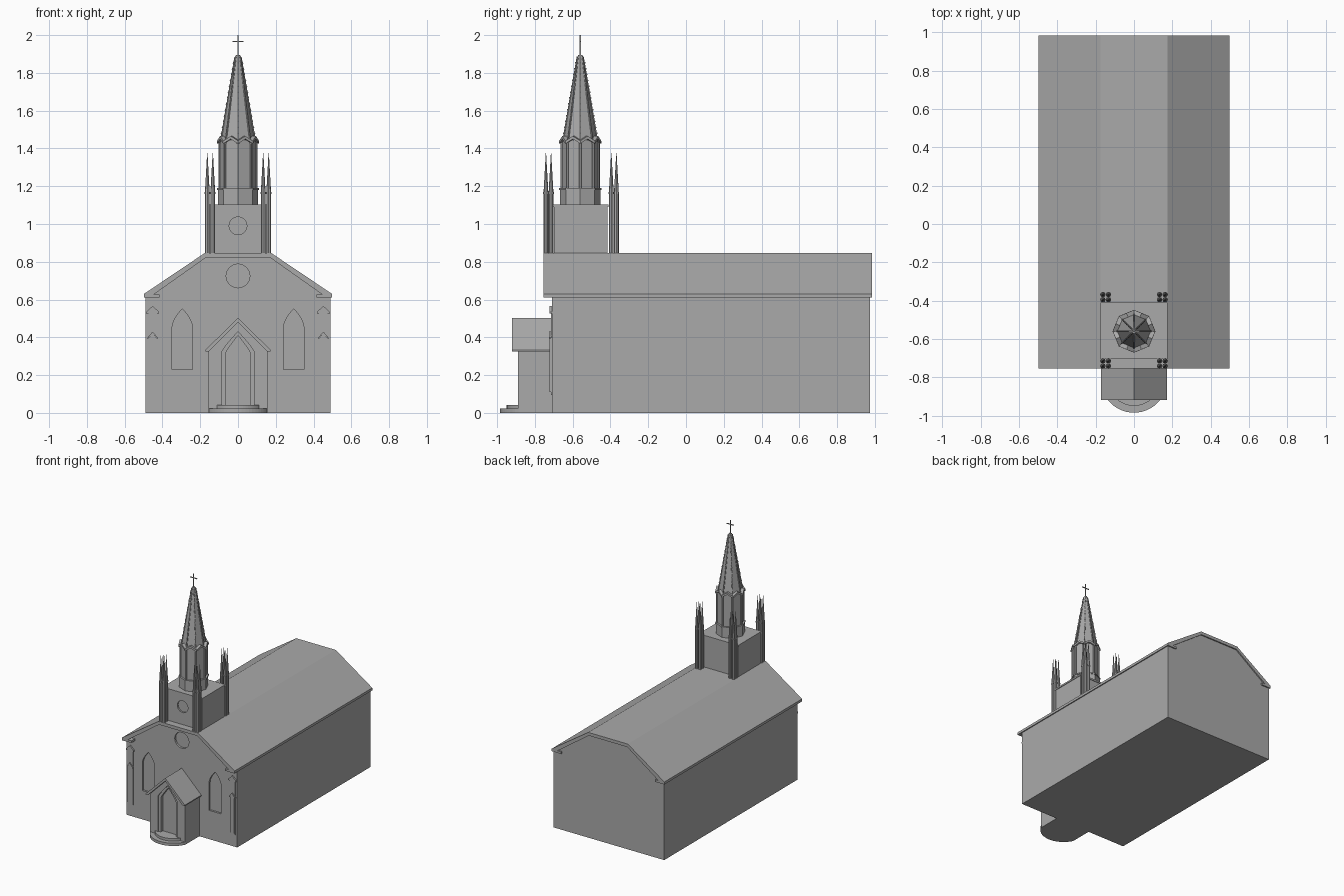
import bpy, bmesh, math
from mathutils import Matrix, Vector

if "Cube" in bpy.data.objects:
    bpy.data.objects.remove(bpy.data.objects["Cube"], do_unlink=True)

stone = bpy.data.materials.new("stone_grey")
stone.use_nodes = True
stone.diffuse_color = (0.4, 0.4, 0.4, 1)
stone.node_tree.nodes["Principled BSDF"].inputs["Base Color"].default_value = (0.4, 0.4, 0.4, 1)

TOWER_Y = -0.56


def finish(name, bm):
    bmesh.ops.recalc_face_normals(bm, faces=bm.faces)
    mesh = bpy.data.meshes.new(name)
    bm.to_mesh(mesh)
    bm.free()
    mesh.materials.append(stone)
    ob = bpy.data.objects.new(name, mesh)
    bpy.context.collection.objects.link(ob)
    return ob


def extrude(bm, pts, vec):
    face = bm.faces.new([bm.verts.new(p) for p in pts])
    res = bmesh.ops.extrude_face_region(bm, geom=[face])
    moved = [v for v in res["geom"] if isinstance(v, bmesh.types.BMVert)]
    bmesh.ops.translate(bm, vec=vec, verts=moved)


def prism(name, profile, y0, y1):
    """Front profile (x, z) pulled from y0 to y1."""
    bm = bmesh.new()
    extrude(bm, [(x, y0, z) for x, z in profile], (0, y1 - y0, 0))
    return finish(name, bm)


def box(name, x0, x1, y0, y1, z0, z1):
    return prism(name, [(x0, z0), (x1, z0), (x1, z1), (x0, z1)], y0, y1)


def cone(bm, x, y, z0, z1, r0, r1, sides=8):
    mat = Matrix.Translation((x, y, (z0 + z1) / 2))
    bmesh.ops.create_cone(bm, cap_ends=True, segments=sides, radius1=r0,
                          radius2=r1, depth=z1 - z0, matrix=mat)


def rod(bm, p, q, r, sides=6):
    p, q = Vector(p), Vector(q)
    d = q - p
    mat = Matrix.Translation((p + q) / 2) @ d.to_track_quat("Z", "Y").to_matrix().to_4x4()
    bmesh.ops.create_cone(bm, cap_ends=True, segments=sides, radius1=r,
                          radius2=r, depth=d.length, matrix=mat)


def arch(cx, w, z0, spring, top, power, steps=6):
    right = [(w * (1 - (i / steps) ** power), spring + (top - spring) * i / steps)
             for i in range(steps)]
    half = [(w, z0)] + right
    return ([(cx + x, z) for x, z in half] + [(cx, top)]
            + [(cx - x, z) for x, z in reversed(half)])


def circle(z, r, n=24):
    return [(r * math.cos(math.tau * i / n), z + r * math.sin(math.tau * i / n)) for i in range(n)]


def cut(target, profile, y0, y1):
    cutter = prism("cutter", profile, y0, y1)
    cutter.hide_render = True
    mod = target.modifiers.new("recess", "BOOLEAN")
    mod.operation, mod.solver, mod.object = "DIFFERENCE", "EXACT", cutter
    bpy.context.view_layer.objects.active = target
    bpy.ops.object.modifier_apply(modifier=mod.name)
    bpy.data.objects.remove(cutter, do_unlink=True)


# Nave with recessed front windows
WALL = -0.71
nave = prism("nave", [(-0.49, 0), (0.49, 0), (0.49, 0.615), (0.17, 0.83),
                      (-0.17, 0.83), (-0.49, 0.615)], WALL, 0.975)
for side in (-1, 1):
    cut(nave, arch(side * 0.295, 0.054, 0.23, 0.45, 0.55, 1.8), -0.8, WALL + 0.015)
cut(nave, circle(0.725, 0.063), -0.8, WALL + 0.015)

# Flat-topped roof with eaves
outer = [(-0.498, 0.63), (-0.175, 0.847), (0.175, 0.847), (0.498, 0.63)]
inner = [(0.498, 0.61), (0.47, 0.61), (0.17, 0.822), (-0.17, 0.822), (-0.47, 0.61), (-0.498, 0.61)]
prism("roof", outer + inner, -0.755, 0.985)
for side in (-1, 1):
    tag = "left" if side > 0 else "right"
    x0, x1 = sorted((side * 0.415, side * 0.498))
    box(f"front_eave_return_{tag}", x0, x1, -0.755, WALL + 0.01, 0.61, 0.627)
    box(f"back_eave_return_{tag}", x0, x1, 0.96, 0.985, 0.61, 0.627)
    # Stepped buttress with gabled caps
    c = side * 0.452
    box(f"buttress_{tag}", c - 0.023, c + 0.023, -0.716, WALL + 0.01, 0.095, 0.535)
    prism(f"buttress_cap_{tag}", [(c - 0.034, 0.525), (c + 0.034, 0.525), (c + 0.034, 0.535),
                                  (c, 0.566), (c - 0.034, 0.535)], -0.722, WALL + 0.01)
    prism(f"buttress_lower_{tag}", [(c - 0.018, 0.11), (c + 0.018, 0.11), (c + 0.018, 0.395),
                                    (c, 0.42), (c - 0.018, 0.395)], -0.722, WALL + 0.01)
    prism(f"buttress_lower_cap_{tag}", [(c - 0.026, 0.39), (c, 0.418), (c + 0.026, 0.39),
                                        (c + 0.026, 0.4), (c, 0.43), (c - 0.026, 0.4)],
          -0.725, WALL + 0.01)

# Porch with recessed doorway, gable roof and round steps
porch = prism("porch", [(-0.155, 0), (0.155, 0), (0.155, 0.33), (0, 0.485), (-0.155, 0.33)],
              -0.89, WALL + 0.01)
cut(porch, arch(0, 0.085, 0.04, 0.325, 0.43, 1.15), -1, -0.88)
cut(porch, arch(0, 0.066, 0.04, 0.315, 0.41, 1.15), -1, -0.855)
prism("porch_roof", [(-0.173, 0.325), (-0.155, 0.325), (0, 0.48), (0.155, 0.325),
                     (0.173, 0.325), (0.173, 0.333), (0, 0.503), (-0.173, 0.333)],
      -0.92, WALL + 0.01)
for name, r, z0, z1 in (("lower_step", 0.173, 0, 0.022), ("upper_step", 0.137, 0.022, 0.042)):
    bm = bmesh.new()
    reach = math.acos(0.075 / r)
    arc = [-reach + 2 * reach * i / 20 for i in range(21)]
    extrude(bm, [(r * math.sin(a), -0.812 - r * math.cos(a), z0) for a in arc], (0, 0, z1 - z0))
    finish(name, bm)

# Square tower with round window and ledge
tower = box("tower", -0.17, 0.17, -0.7, -0.415, 0.83, 1.09)
cut(tower, circle(0.99, 0.047), -0.8, -0.688)
box("tower_ledge", -0.175, 0.175, -0.705, -0.41, 1.09, 1.103)

# Corner clusters of four slender pinnacles
for side in (-1, 1):
    for end, cy in (("front", -0.728), ("back", -0.382)):
        bm = bmesh.new()
        for dx in (-0.0145, 0.0145):
            for dy in (-0.0135, 0.0135):
                x, y = side * 0.148 + dx, cy + dy
                cone(bm, x, y, 0.835, 1.16, 0.0125, 0.0125)
                cone(bm, x, y, 1.16, 1.17, 0.0145, 0.0145)
                cone(bm, x, y, 1.17, 1.375, 0.0125, 0.001)
        finish(f"{end}_pinnacles_{'left' if side > 0 else 'right'}", bm)

# Octagonal belfry
bm = bmesh.new()
cone(bm, 0, TOWER_Y, 1.1, 1.18, 0.107, 0.107)
cone(bm, 0, TOWER_Y, 1.18, 1.19, 0.112, 0.112)
finish("belfry_base", bm)
bm = bmesh.new()
cone(bm, 0, TOWER_Y, 1.19, 1.445, 0.097, 0.097)
finish("belfry", bm)


def around(k, r, z):
    a = k * math.pi / 4
    return (r * math.cos(a), TOWER_Y + r * math.sin(a), z)


# Corner posts, gablets, spire ribs and crockets
posts, ribs = bmesh.new(), bmesh.new()
for k in range(8):
    rod(posts, around(k, 0.097, 1.19), around(k, 0.097, 1.44), 0.007)
    rod(ribs, around(k, 0.089, 1.45), around(k, 0.015, 1.885), 0.004)
    for i in range(1, 14):
        t = i / 14
        x, y, z = around(k, 0.092 - 0.074 * t, 1.45 + 0.435 * t)
        cone(ribs, x, y, z - 0.004, z + 0.004, 0.005, 0.003, 4)
    gable = prism(f"gablet_{k + 1}", [(-0.043, 1.425), (0, 1.45), (0.043, 1.425),
                                      (0.043, 1.44), (0, 1.466), (-0.043, 1.44)],
                  -0.103, -0.08)
    gable.location = (0, TOWER_Y, 0)
    gable.rotation_euler.z = (k + 0.5) * math.pi / 4
finish("belfry_posts", posts)
finish("spire_ribs", ribs)

# Spire and cross
bm = bmesh.new()
cone(bm, 0, TOWER_Y, 1.44, 1.88, 0.089, 0.018)
cone(bm, 0, TOWER_Y, 1.88, 1.895, 0.018, 0.011)
finish("spire", bm)
box("cross_post", -0.003, 0.003, TOWER_Y - 0.003, TOWER_Y + 0.003, 1.89, 2.0)
box("cross_arms", -0.03, 0.03, TOWER_Y - 0.003, TOWER_Y + 0.003, 1.964, 1.97)
